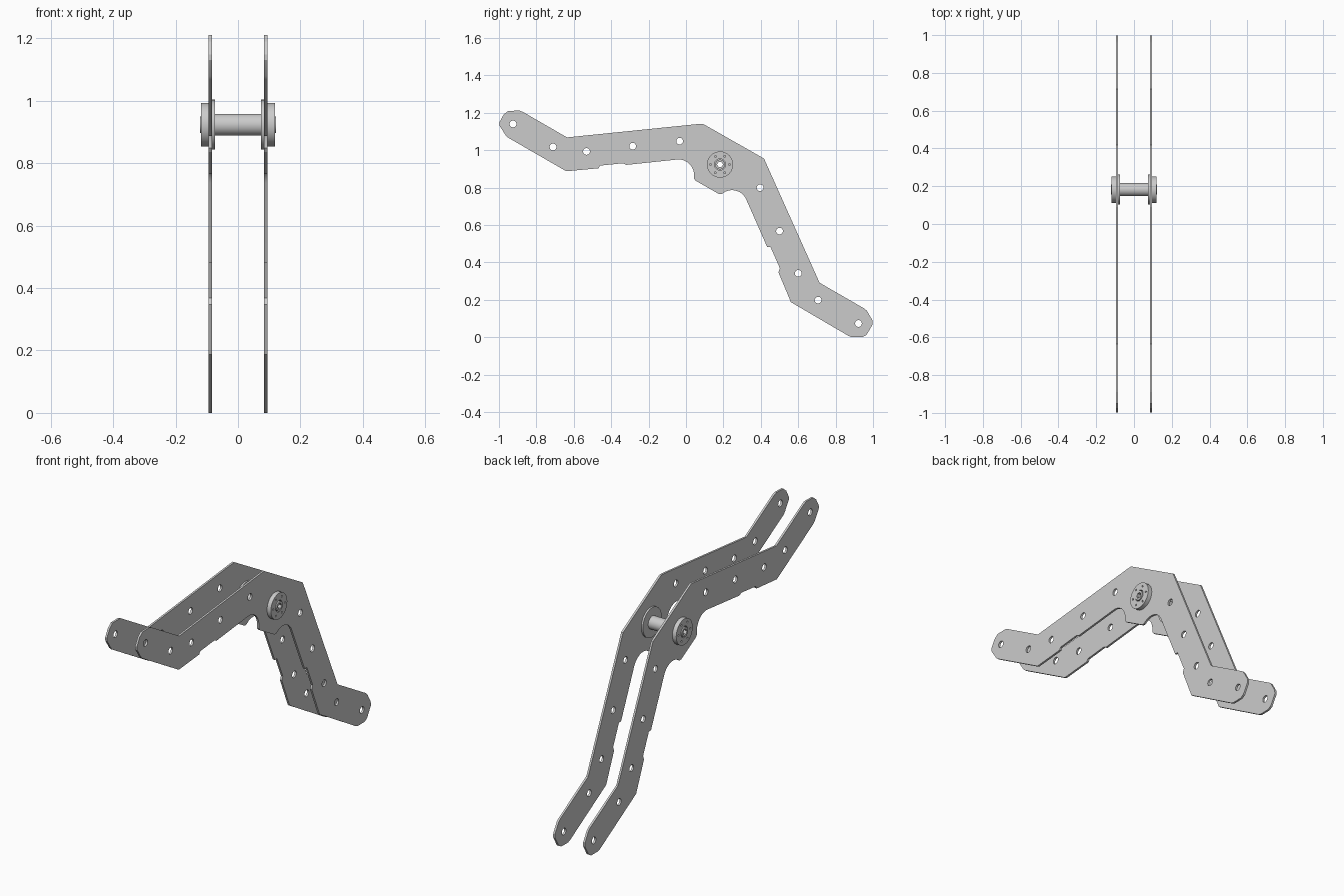
import bpy, bmesh, math
from mathutils import Matrix

if "Cube" in bpy.data.objects:
    bpy.data.objects.remove(bpy.data.objects["Cube"])

HUB = (0.182, 0.923)
# local (x, y, z) -> world (y, z, x), so profiles are drawn in the side view
SIDE = Matrix(((0, 0, 1, 0), (1, 0, 0, 0), (0, 1, 0, 0), (0, 0, 0, 1)))


def arc(c, r, a0, a1, n):
    return [(c[0] + r * math.cos(math.radians(a0 + (a1 - a0) * i / n)),
             c[1] + r * math.sin(math.radians(a0 + (a1 - a0) * i / n)))
            for i in range(n + 1)]


def circle(c, r, n=48):
    return arc(c, r, 0, 360, n)[:-1]


def slab(name, loops, x0, x1):
    """Extrude an outline with holes from x0 to x1."""
    cu = bpy.data.curves.new(name, 'CURVE')
    cu.dimensions = '2D'
    cu.fill_mode = 'BOTH'
    cu.extrude = abs(x1 - x0) / 2
    for pts in loops:
        sp = cu.splines.new('POLY')
        sp.points.add(len(pts) - 1)
        for p, (y, z) in zip(sp.points, pts):
            p.co = (y, z, 0, 1)
        sp.use_cyclic_u = True
    ob = bpy.data.objects.new(name, cu)
    bpy.context.collection.objects.link(ob)
    bpy.ops.object.select_all(action='DESELECT')
    ob.select_set(True)
    bpy.context.view_layer.objects.active = ob
    bpy.ops.object.convert(target='MESH')
    ob = bpy.context.view_layer.objects.active
    bm = bmesh.new()
    bm.from_mesh(ob.data)
    bmesh.ops.remove_doubles(bm, verts=bm.verts, dist=1e-5)
    bmesh.ops.transform(bm, matrix=Matrix.Translation(((x0 + x1) / 2, 0, 0)) @ SIDE,
                        verts=bm.verts)
    bmesh.ops.recalc_face_normals(bm, faces=bm.faces)
    bm.to_mesh(ob.data)
    bm.free()
    bpy.ops.object.shade_smooth_by_angle(angle=math.radians(20))
    return ob


# Side plate outline, clockwise from the upper end
outline = [(-0.975, 1.19), (-0.95, 1.21), (-0.89, 1.211), (-0.87, 1.203),
           (-0.636, 1.068), (0.06, 1.139), (0.09, 1.141), (0.417, 0.955),
           (0.714, 0.291), (0.955, 0.152), (0.968, 0.14), (0.997, 0.09),
           (0.998, 0.068), (0.966, 0.013), (0.945, 0.001), (0.887, 0.0),
           (0.87, 0.006), (0.561, 0.187), (0.494, 0.347), (0.502, 0.368),
           (0.452, 0.482), (0.434, 0.482)]
outline += arc((0.246, 0.703), 0.083, 24, 115, 12)
outline += [(0.19, 0.765), (0.175, 0.766), (0.052, 0.836), (0.043, 0.848)]
outline += arc((-0.04, 0.867), 0.083, 0, 96, 12)
outline += [(-0.32, 0.921), (-0.336, 0.93), (-0.46, 0.917), (-0.467, 0.903),
            (-0.64, 0.887), (-0.95, 1.066), (-0.963, 1.078), (-0.997, 1.13),
            (-0.998, 1.148)]

# Bolt holes along the plate
bolt_holes = [(-0.925, 1.140), (-0.711, 1.017), (-0.532, 0.993), (-0.285, 1.021),
              (-0.034, 1.048), (0.396, 0.799), (0.5, 0.567), (0.6, 0.341),
              (0.706, 0.198), (0.922, 0.073)]
plate_loops = [outline] + [circle(h, 0.018, 24) for h in bolt_holes]
plate_loops.append(circle(HUB, 0.035))

# Hub ring with a circle of small screw holes
screws = [circle(p, 0.005, 12) for p in circle(HUB, 0.05, 6)]
hub_loops = [circle(HUB, 0.070), circle(HUB, 0.030)] + screws

for side, s in (("left", -1), ("right", 1)):
    slab(f"{side}_side_plate", plate_loops, s * 0.084, s * 0.095)
    slab(f"{side}_inner_flange", [circle(HUB, 0.080), circle(HUB, 0.026)],
         s * 0.074, s * 0.084)
    slab(f"{side}_hub_ring", hub_loops, s * 0.095, s * 0.118)

# Axle with hexagonal bore, and the spacer tube around it
slab("axle", [circle(HUB, 0.026), circle(HUB, 0.016, 6)], -0.122, 0.122)
slab("spacer_tube", [circle(HUB, 0.035), circle(HUB, 0.026)], -0.074, 0.074)
